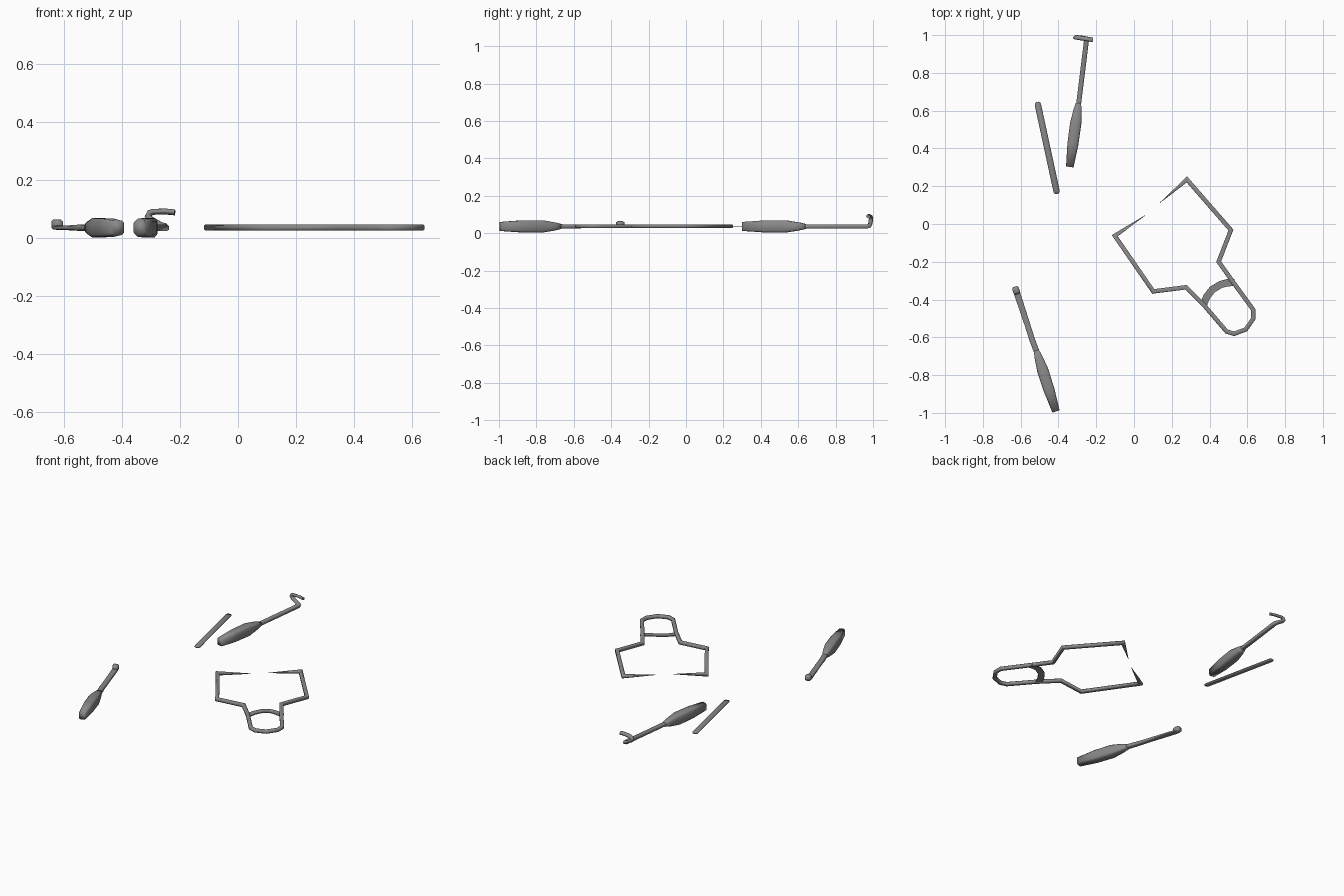
import bpy, bmesh, math
from mathutils import Vector

if "Cube" in bpy.data.objects:
    bpy.data.objects.remove(bpy.data.objects["Cube"])

steel = bpy.data.materials.new("grey steel")
steel.diffuse_color = (0.25, 0.25, 0.25, 1)
steel.use_nodes = True
steel.node_tree.nodes["Principled BSDF"].inputs["Base Color"].default_value = steel.diffuse_color


def sweep(name, rows, sides=8, angle=62, boxy=0.0):
    """Mitred tube through rows of (x, y, z, half width, half height)."""
    bm = bmesh.new()
    pts = [Vector(r[:3]) for r in rows]
    segs = [(b - a).normalized() for a, b in zip(pts, pts[1:])]
    up = Vector((0, 0, 1))
    up = (up - segs[0] * up.dot(segs[0])).normalized()
    k = 1 / math.cos(math.pi / sides)
    rings = []
    for i, r in enumerate(rows):
        t_in, t_out = segs[max(i - 1, 0)], segs[min(i, len(segs) - 1)]
        side = t_in.cross(up)
        n = t_in + t_out
        ring = []
        for j in range(sides):
            a = 2 * math.pi * (j + 0.5) / sides
            c, s = math.cos(a) * k, math.sin(a) * k
            # boxy pushes the short coordinate outward for a squarer section
            if abs(c) < abs(s):
                c += math.copysign(boxy, c)
            else:
                s += math.copysign(boxy, s)
            o = side * (c * r[3]) + up * (s * r[4])
            o -= t_in * (o.dot(n) / t_in.dot(n))
            ring.append(bm.verts.new(pts[i] + o))
        rings.append(ring)
        up = (t_in.rotation_difference(t_out) @ up).normalized()
    for a, b in zip(rings, rings[1:]):
        for j in range(sides):
            bm.faces.new((a[j], a[(j + 1) % sides], b[(j + 1) % sides], b[j]))
    bm.faces.new(rings[0])
    bm.faces.new(rings[-1])
    bmesh.ops.recalc_face_normals(bm, faces=bm.faces)
    me = bpy.data.meshes.new(name)
    bm.to_mesh(me)
    bm.free()
    me.materials.append(steel)
    ob = bpy.data.objects.new(name, me)
    bpy.context.collection.objects.link(ob)
    bpy.ops.object.select_all(action='DESELECT')
    ob.select_set(True)
    bpy.context.view_layer.objects.active = ob
    bpy.ops.object.shade_smooth_by_angle(angle=math.radians(angle))
    return ob


def handle(name, a, b):
    """Bulged grip from butt a to neck b, butt edge softly shaded."""
    a, b = Vector(a), Vector(b)
    prof = [(0, .020, .024), (.35, .029, .032), (.68, .030, .033),
            (.9, .021, .021), (1, .014, .013)]
    sweep(name, [(*(a.lerp(b, t)), w, h) for t, w, h in prof], angle=120, boxy=.3)


# spread retractor: bent wire frame with tapered tips
wire = [(.28, .236), (.513, -.032), (.448, -.2), (.53, -.315), (.632, -.455),
        (.632, -.5), (.592, -.558), (.53, -.581), (.49, -.569), (.375, -.435),
        (.275, -.335), (.102, -.357), (-.102, -.062)]
zc = .037
sweep("retractor_frame",
      [(.138, .113, zc, .001, .001)] + [(x, y, zc, .0115, .0105) for x, y in wire]
      + [(.058, .045, zc, .001, .001)], boxy=.2)
# curved bridge strip between the frame arms
arc = [(.367, -.428, .031), (.385, -.385, .037), (.415, -.347, .042),
       (.46, -.320, .042), (.495, -.311, .037), (.532, -.310, .031)]
sweep("retractor_bridge", [(*p, .019, .003) for p in arc], 4)

# hook tool
handle("hook_handle", (-.34, .302, .036), (-.294, .64, .036))
hook = [(-.294, .63, .036), (-.252, .968, .036), (-.256, .979, .040),
        (-.266, .984, .045), (-.302, .988, .066), (-.310, .989, .076),
        (-.304, .988, .087), (-.292, .986, .091), (-.25, .980, .092),
        (-.218, .975, .089)]
sweep("hook_shaft", [(*p, .013, .011) if i < 3 else (*p, .011, .008)
                     for i, p in enumerate(hook)], boxy=.2)

# elevator tool with a small upturned tip
handle("elevator_handle", (-.413, -.992, .036), (-.517, -.67, .036))
sweep("elevator_shaft", [(-.51, -.69, .036, .015, .012), (-.54, -.61, .036, .015, .011),
                         (-.562, -.54, .036, .015, .009), (-.618, -.37, .036, .017, .007),
                         (-.625, -.35, .038, .017, .007)], boxy=.2)
sweep("elevator_tip", [(-.617, -.371, .047, .013, .012), (-.621, -.360, .047, .018, .017),
                       (-.627, -.343, .047, .018, .017), (-.630, -.333, .046, .014, .013)],
      angle=120, boxy=.2)

# flat bar with rounded ends
a, b = Vector((-.407, .160, .037)), Vector((-.512, .646, .037))
ends = [(0, .008), (.01, .014), (.03, .017), (.97, .017), (.99, .014), (1, .008)]
sweep("flat_bar", [(*(a.lerp(b, t)), w, .0025) for t, w in ends], 4, 120)
